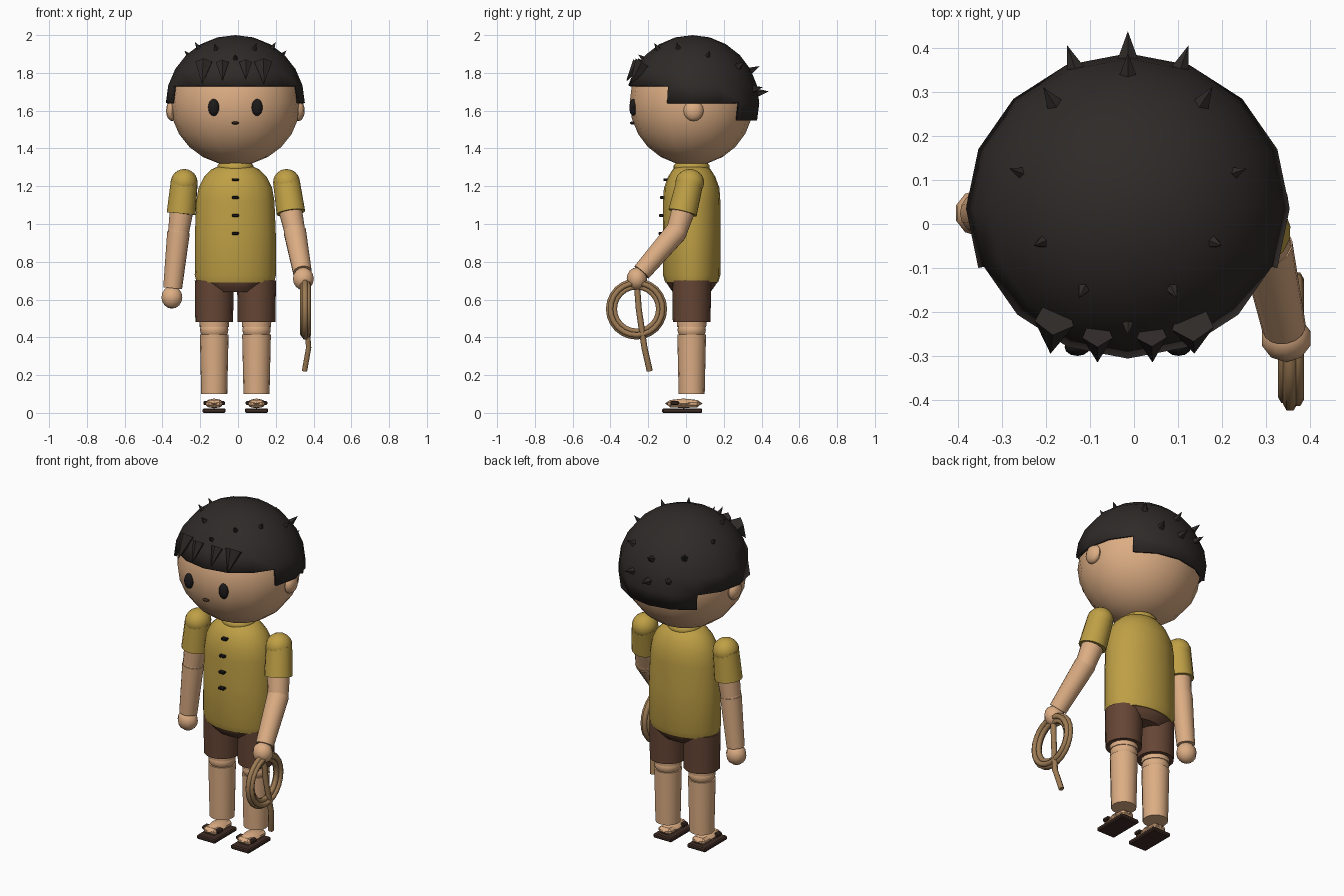
import bpy, bmesh, math
from mathutils import Vector, Matrix

if "Cube" in bpy.data.objects:
    bpy.data.objects.remove(bpy.data.objects["Cube"])

CX, CY = -0.014, 0.03


def mat(name, rgb):
    m = bpy.data.materials.new(name)
    m.diffuse_color = (*rgb, 1)
    m.use_nodes = True
    m.node_tree.nodes["Principled BSDF"].inputs["Base Color"].default_value = m.diffuse_color
    return m


SKIN = mat("skin", (0.72, 0.42, 0.23))
SHIRT = mat("shirt", (0.52, 0.35, 0.06))
BROWN = mat("shorts", (0.13, 0.06, 0.035))
HAIR = mat("hair", (0.028, 0.023, 0.021))
BLACK = mat("black", (0.012, 0.01, 0.01))
SOLE = mat("sandal", (0.05, 0.025, 0.018))
ROPE = mat("rope", (0.34, 0.2, 0.09))


def finish(name, bm, m, smooth=40):
    bmesh.ops.recalc_face_normals(bm, faces=bm.faces[:])
    me = bpy.data.meshes.new(name)
    bm.to_mesh(me)
    bm.free()
    ob = bpy.data.objects.new(name, me)
    bpy.context.collection.objects.link(ob)
    me.materials.append(m)
    if smooth:
        bpy.ops.object.select_all(action='DESELECT')
        ob.select_set(True)
        bpy.context.view_layer.objects.active = ob
        bpy.ops.object.shade_smooth_by_angle(angle=math.radians(smooth))
    return ob


def ball(name, c, r, m, seg=16, rings=12):
    bm = bmesh.new()
    bmesh.ops.create_uvsphere(bm, u_segments=seg, v_segments=rings, radius=1,
                              matrix=Matrix.Translation(c) @ Matrix.Diagonal((*r, 1)))
    return finish(name, bm, m)


def limb(name, a, b, r0, r1, m, seg=16, smooth=40):
    a, b = Vector(a), Vector(b)
    rot = (b - a).to_track_quat('Z', 'Y').to_matrix().to_4x4()
    bm = bmesh.new()
    bmesh.ops.create_cone(bm, cap_ends=True, segments=seg, radius1=r0, radius2=r1,
                          depth=(b - a).length, matrix=Matrix.Translation((a + b) / 2) @ rot)
    return finish(name, bm, m, smooth)


def box(name, c, size, m, bevel=0.0):
    bm = bmesh.new()
    bmesh.ops.create_cube(bm, size=1, matrix=Matrix.Translation(c) @ Matrix.Diagonal((*size, 1)))
    if bevel:
        bmesh.ops.bevel(bm, geom=bm.edges[:], offset=bevel, segments=1, affect='EDGES')
    return finish(name, bm, m, 0)


def loft(name, prof, m, seg=20):
    # stacked elliptical rings (half width, half depth, height)
    bm = bmesh.new()
    rings = [[bm.verts.new((CX + rx * math.cos(2 * math.pi * i / seg),
                            CY + ry * math.sin(2 * math.pi * i / seg), z))
              for i in range(seg)] for rx, ry, z in prof]
    for p, q in zip(rings, rings[1:]):
        for i in range(seg):
            j = (i + 1) % seg
            bm.faces.new((p[i], p[j], q[j], q[i]))
    bm.faces.new(rings[0])
    bm.faces.new(rings[-1])
    return finish(name, bm, m)


# head, face and ears
ball("head", (CX, CY, 1.645), (0.345, 0.328, 0.335), SKIN)
for s, n in ((-1, "left"), (1, "right")):
    ball(n + "_ear", (CX + s * 0.335, 0.04, 1.6), (0.032, 0.053, 0.055), SKIN, 12, 8)
    ball(n + "_eye", (CX + s * 0.115, -0.28, 1.617), (0.029, 0.02, 0.045), BLACK, 12, 8)
ball("mouth", (CX, -0.283, 1.535), (0.021, 0.014, 0.008), SOLE, 10, 6)

# hair cap: stepped shell, high in front, lower at the sides and back
HC, HR = Vector((CX, 0.035, 1.64)), Vector((0.368, 0.353, 0.36))
bm = bmesh.new()
bmesh.ops.create_uvsphere(bm, u_segments=16, v_segments=12, radius=1)


def hidden(f):
    c = f.calc_center_median()
    a = math.degrees(math.atan2(c.y, abs(c.x)))
    low = 0.2 if a < -22.5 else (0.0 if a < 45 else -0.25)
    return c.z < low


bmesh.ops.delete(bm, geom=[f for f in bm.faces if hidden(f)], context='FACES')
bmesh.ops.transform(bm, matrix=Matrix.Translation(HC) @ Matrix.Diagonal((*HR, 1)), verts=bm.verts[:])
hair = finish("hair_cap", bm, HAIR)
mod = hair.modifiers.new("thickness", 'SOLIDIFY')
mod.thickness, mod.offset = 0.015, -1

# hair spikes along the surface normal: (x offset, y, radius, height)
spikes = [(0, -0.23, .018, .03), (.102, -.15, .018, .035), (.196, -.042, .018, .035),
          (.247, .118, .018, .035), (.172, .28, .023, .045), (0, .345, .024, .05),
          (.122, .36, .024, .05), (0, .384, .027, .055)]
for x, y, r, h in spikes:
    for s in ((-1, 1) if x else (1,)):
        u, v = s * x / HR.x, (y - HC.y) / HR.y
        d = Vector((u, v, math.sqrt(max(0, 1 - u * u - v * v))))
        p = HC + d * HR
        n = Vector((d.x / HR.x, d.y / HR.y, d.z / HR.z)).normalized()
        limb("hair_spike", p - n * 0.015, p + n * h, r, 0, HAIR, 5, 0)

# fringe tufts pointing down
for x, y, tx, tz, ty, r in ((-.18, -.215, -.19, 1.74, -.295, .047), (-.083, -.25, -.083, 1.755, -.315, .036),
                            (.04, -.25, .042, 1.765, -.315, .036), (.133, -.225, .137, 1.74, -.295, .05)):
    limb("fringe_tuft", (x, y, 1.85), (tx, ty, tz), r, 0, HAIR, 5, 0)

# shirt, collar, buttons, hips
limb("neck", (CX, CY, 1.25), (CX, CY, 1.36), 0.075, 0.075, SKIN)
loft("shirt", [(.205, .14, .69), (.215, .152, .73), (.214, .153, .95), (.207, .152, 1.12), (.195, .147, 1.19),
               (.165, .125, 1.25), (.125, .1, 1.29), (.09, .08, 1.305)], SHIRT)
loft("collar", [(.09, .09, 1.28), (.095, .095, 1.295), (.095, .095, 1.31), (.085, .085, 1.322)], SHIRT)
for z, y in ((1.235, -.105), (1.14, -.122), (1.045, -.128), (.95, -.13)):
    box("button", (CX, y, z), (.036, .03, .014), BLACK, .003)
loft("hips", [(.14, .1, .64), (.17, .115, .66), (.205, .142, .70), (.2, .14, .72)], BROWN)

# legs and sandals
for s, n in ((-1, "left"), (1, "right")):
    x = CX + s * 0.112
    limb(n + "_shorts_leg", (x, CY, .48), (x, CY, .70), .1, .103, BROWN)
    limb(n + "_thigh", (x, CY, .455), (x, CY, .5), .077, .079, SKIN)
    ball(n + "_knee", (x, CY, .44), (.075, .075, .06), SKIN)
    limb(n + "_shin", (x, CY, .10), (x, CY, .415), .069, .076, SKIN)
    box(n + "_sole", (x, -.02, .012), (.122, .212, .024), SOLE, .006)
    ball(n + "_foot", (x, -.012, .05), (.05, .1, .026), SKIN, 8, 4)
    box(n + "_foot_core", (x, -.012, .048), (.085, .17, .04), SKIN, .014)
    box(n + "_strap", (x, -.06, .052), (.115, .045, .022), SOLE, .006)

# arms: one hanging, one bent forward
arms = {"left": [(-.285, .03, 1.22), (-.301, .028, 1.055), (-.315, .026, .955), (-.346, .025, .66), (-.35, .025, .612)],
        "right": [(.257, .02, 1.22), (.28, -.018, 1.06), (.301, -.05, .96), (.341, -.235, .745), (.346, -.26, .71)]}
for n, (sh, cuff, el, wr, ha) in arms.items():
    ball(n + "_shoulder", sh, (.071, .076, .071), SHIRT)
    limb(n + "_sleeve", cuff, sh, .077, .072, SHIRT)
    limb(n + "_upper_arm", el, cuff, .056, .062, SKIN)
    ball(n + "_elbow", el, (.057,) * 3, SKIN)
    limb(n + "_forearm", wr, el, .05, .06, SKIN)
    ball(n + "_hand", ha, (.058, .054, .06), SKIN, 10, 8)


# coiled rope with hanging end
def rope(name, pts, closed=False):
    cu = bpy.data.curves.new(name, 'CURVE')
    cu.dimensions, cu.bevel_depth, cu.bevel_resolution, cu.use_fill_caps = '3D', 0.016, 1, True
    sp = cu.splines.new('POLY')
    sp.points.add(len(pts) - 1)
    for p, c in zip(sp.points, pts):
        p.co = (*c, 1)
    sp.use_cyclic_u = closed
    cu.materials.append(ROPE)
    bpy.context.collection.objects.link(bpy.data.objects.new(name, cu))


for R, x in ((.148, .355), (.138, .37), (.131, .343), (.117, .357)):
    rope("rope_loop", [(x, -.262 + R * math.cos(i * math.pi / 12), .55 + R * math.sin(i * math.pi / 12))
                       for i in range(24)], True)
rope("rope_end", [(.352, -.26, .68), (.358, -.25, .55), (.374, -.22, .345), (.352, -.192, .222)])
